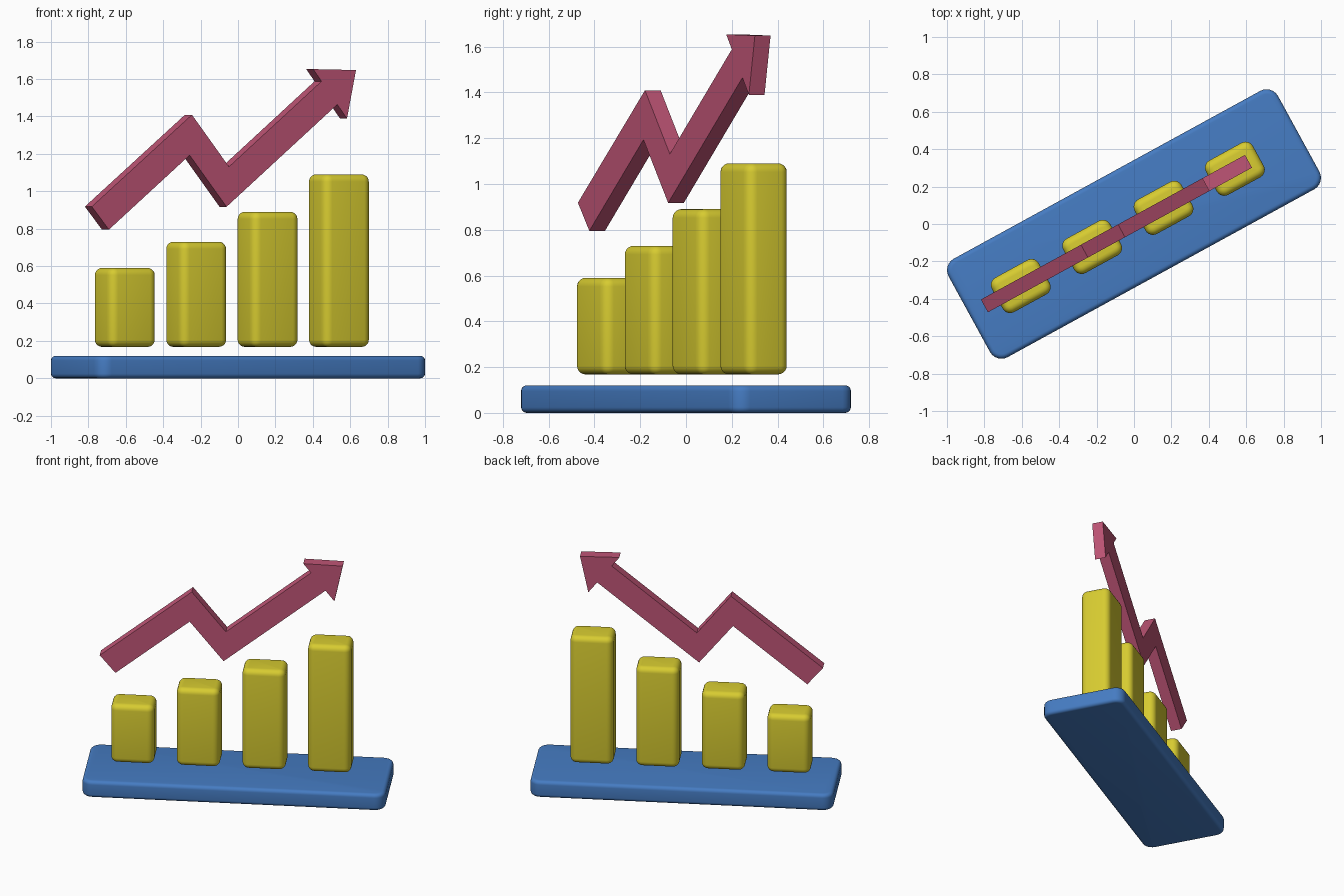
import bpy, bmesh, math

if "Cube" in bpy.data.objects:
    bpy.data.objects.remove(bpy.data.objects["Cube"])

ANGLE = math.radians(28.7)   # whole model is turned about z
C, S = math.cos(ANGLE), math.sin(ANGLE)


def material(name, rgb):
    m = bpy.data.materials.new(name)
    m.diffuse_color = (*rgb, 1)
    m.use_nodes = True
    m.node_tree.nodes["Principled BSDF"].inputs["Base Color"].default_value = m.diffuse_color
    return m


def add_object(name, bm, mat, u=0, z=0, smooth=False):
    bmesh.ops.recalc_face_normals(bm, faces=bm.faces)
    me = bpy.data.meshes.new(name)
    bm.to_mesh(me)
    bm.free()
    ob = bpy.data.objects.new(name, me)
    bpy.context.collection.objects.link(ob)
    ob.data.materials.append(mat)
    ob.location = (u * C, u * S, z)
    ob.rotation_euler.z = ANGLE
    if smooth:
        bpy.ops.object.select_all(action='DESELECT')
        ob.select_set(True)
        bpy.context.view_layer.objects.active = ob
        bpy.ops.object.shade_smooth_by_angle(angle=math.radians(35))
    return ob


def rounded_block(name, size, u, z0, corner, rim, mat):
    """Box with rounded upright corners, then rounded top and bottom rims."""
    bm = bmesh.new()
    bmesh.ops.create_cube(bm, size=1)
    bmesh.ops.scale(bm, vec=size, verts=bm.verts)
    upright = [e for e in bm.edges if abs(e.verts[0].co.z - e.verts[1].co.z) > 1e-4]
    bmesh.ops.bevel(bm, geom=upright, offset=corner, segments=6, profile=0.5, affect='EDGES')
    rims = [e for e in bm.edges if abs(e.verts[0].co.z - e.verts[1].co.z) < 1e-4]
    bmesh.ops.bevel(bm, geom=rims, offset=rim, segments=5, profile=0.5, affect='EDGES')
    return add_object(name, bm, mat, u, z0 + size[2] / 2, smooth=True)


blue = material("blue", (0.06, 0.20, 0.54))
yellow = material("yellow", (0.68, 0.60, 0.03))
pink = material("pink", (0.52, 0.09, 0.18))

# Base plate
rounded_block("base", (2.008, 0.60, 0.12), 0, 0, 0.07, 0.025, blue)

# Four bars of rising height, hovering just above the base
for i, top in enumerate((0.59, 0.73, 0.89, 1.09)):
    rounded_block(f"bar_{i + 1}", (0.286, 0.21, top - 0.168), -0.69 + 0.435 * i,
                  0.168, 0.045, 0.038, yellow)

# Zigzag arrow: flat outline extruded to a thin slab
outline = [(-0.912, 0.918), (-0.808, 0.795), (-0.316, 1.193), (-0.091, 0.917),
           (0.584, 1.464), (0.643, 1.389), (0.698, 1.648), (0.437, 1.653),
           (0.488, 1.588), (-0.076, 1.131), (-0.302, 1.409)]
T = 0.078
bm = bmesh.new()
face = bm.faces.new([bm.verts.new((u, -T / 2, z)) for u, z in outline])
ext = bmesh.ops.extrude_face_region(bm, geom=[face], use_keep_orig=True)
bmesh.ops.translate(bm, vec=(0, T, 0),
                    verts=[v for v in ext["geom"] if isinstance(v, bmesh.types.BMVert)])
add_object("trend_arrow", bm, pink)
